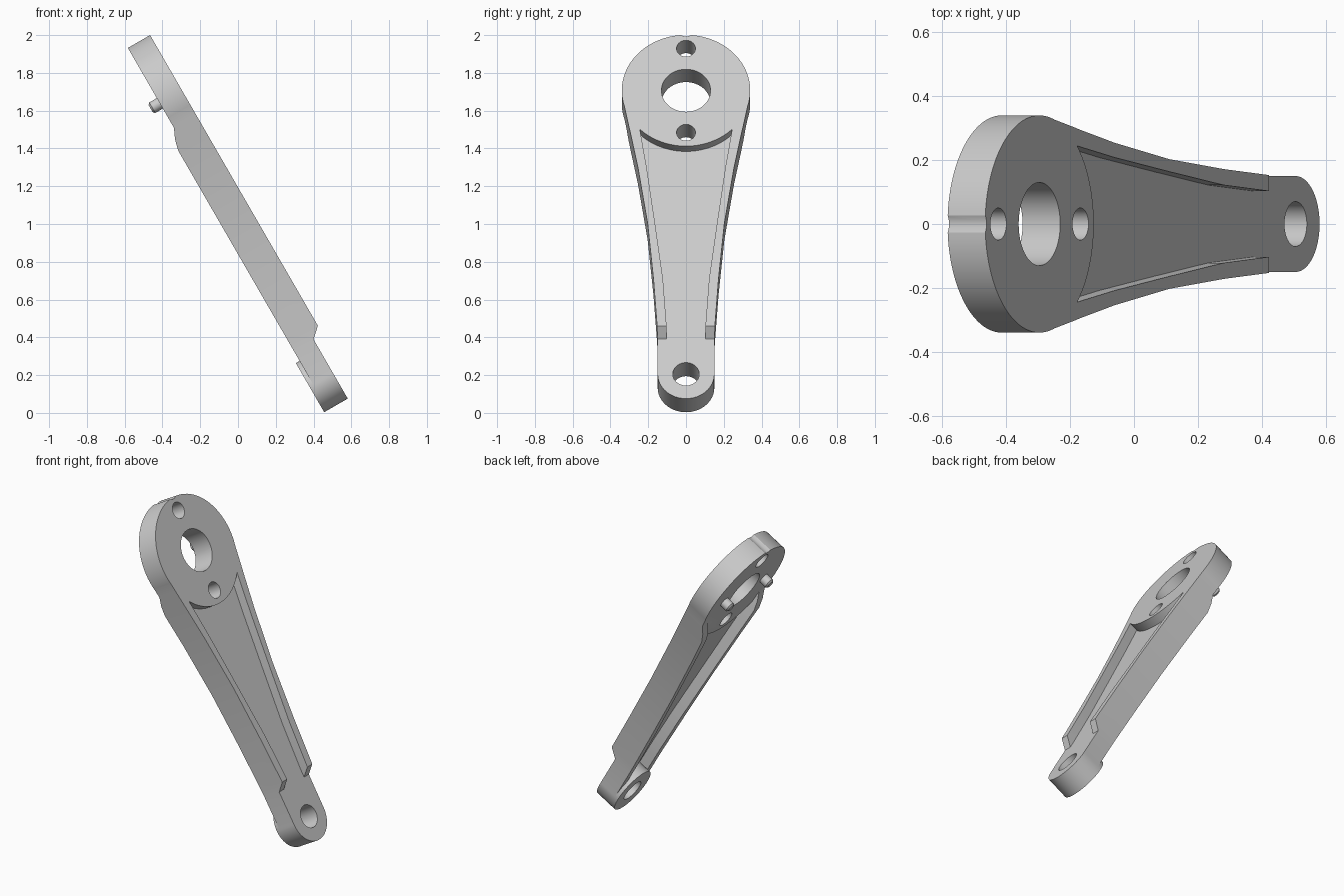
import bpy, bmesh, math
from mathutils import Matrix

if "Cube" in bpy.data.objects:
    bpy.data.objects.remove(bpy.data.objects["Cube"])

# Local frame: X runs up the lever, Y across it, Z through its thickness (front = high Z).
HEAD, EYE = 1.626, -0.075


def link(name, bm):
    bmesh.ops.recalc_face_normals(bm, faces=bm.faces[:])
    me = bpy.data.meshes.new(name)
    bm.to_mesh(me)
    bm.free()
    ob = bpy.data.objects.new(name, me)
    bpy.context.collection.objects.link(ob)
    return ob


def loft(name, rings):
    bm = bmesh.new()
    vs = [[bm.verts.new(p) for p in r] for r in rings]
    n = len(vs[0])
    for a, b in zip(vs, vs[1:]):
        for i in range(n):
            j = (i + 1) % n
            bm.faces.new((a[i], a[j], b[j], b[i]))
    bm.faces.new(vs[0])
    bm.faces.new(vs[-1])
    return link(name, bm)


def prism(name, pts, z0, z1):
    return loft(name, [[(x, y, z) for x, y in pts] for z in (z0, z1)])


def cyl(name, x, y, r, z0, z1, n=64):
    return prism(name, [(x + r * math.cos(2 * math.pi * i / n),
                         y + r * math.sin(2 * math.pi * i / n)) for i in range(n)], z0, z1)


def boolean(target, tool, op):
    m = target.modifiers.new("bool", 'BOOLEAN')
    m.operation, m.solver, m.object = op, 'EXACT', tool
    bpy.context.view_layer.objects.active = target
    bpy.ops.object.modifier_apply(modifier=m.name)
    bpy.data.objects.remove(tool)


# Head disc
lever = cyl("lever_arm", HEAD, 0, 0.34, 0.461, 0.597, 96)

# Thin web between the ribs
half = [(EYE, 0.12), (0.19, 0.128), (0.474, 0.147), (0.814, 0.183),
        (1.154, 0.231), (1.42, 0.275)]
web = half + [(x, -y) for x, y in reversed(half)]
boolean(lever, prism("web", web, 0.485, 0.541), 'UNION')

# Round eye at the narrow end
boolean(lever, cyl("eye", EYE, 0, 0.15, 0.397, 0.541), 'UNION')

# Edge ribs: along, outer, inner, back, front
stations = [(EYE, 0.1495, 0.1, 0.42, 0.541), (0.138, 0.151, 0.103, 0.42, 0.541),
            (0.188, 0.153, 0.103, 0.42, 0.597), (0.474, 0.172, 0.122, 0.42, 0.597),
            (0.814, 0.203, 0.164, 0.42, 0.597), (1.154, 0.254, 0.208, 0.42, 0.597),
            (1.361, 0.293, 0.24, 0.42, 0.597), (1.42, 0.305, 0.25, 0.435, 0.597),
            (1.477, 0.316, 0.26, 0.461, 0.597), (1.555, 0.331, 0.27, 0.461, 0.597)]
for side in (1, -1):
    rib = loft("rib", [[(x, side * o, b), (x, side * o, f), (x, side * i, f), (x, side * i, b)]
                       for x, o, i, b, f in stations])
    boolean(lever, rib, 'UNION')

# Bores and bolt holes
for x, r in ((HEAD, 0.13), (HEAD + 0.257, 0.05), (HEAD - 0.257, 0.05), (EYE, 0.07)):
    boolean(lever, cyl("bore", x, 0, r, 0.2, 0.8), 'DIFFERENCE')

# Small index groove on the rim
groove = [(1.98, 0.035), (1.966, 0.03), (1.957, 0.01), (1.957, -0.01), (1.966, -0.03), (1.98, -0.035)]
boolean(lever, prism("groove", groove, 0.3, 0.8), 'DIFFERENCE')

# Locating pins on the back of the head, with chamfered tips
pins = []
for side, word in ((1, "left"), (-1, "right")):
    rings = [[(HEAD + r * math.cos(2 * math.pi * k / 32),
               side * 0.2 + r * math.sin(2 * math.pi * k / 32), z) for k in range(32)]
             for r, z in ((0.022, 0.405), (0.032, 0.415), (0.032, 0.47))]
    pins.append(loft("locating_pin_" + word, rings))

# Lean everything 30 degrees back from vertical
s, c = 0.5, math.sqrt(0.75)
lean = Matrix(((-s, 0, c, 0), (0, -1, 0, 0), (c, 0, s, 0), (0, 0, 0, 1)))
bpy.ops.object.select_all(action='DESELECT')
for ob in [lever] + pins:
    ob.data.transform(lean)
    ob.select_set(True)
bpy.context.view_layer.objects.active = lever
bpy.ops.object.shade_smooth_by_angle(angle=math.radians(25))
